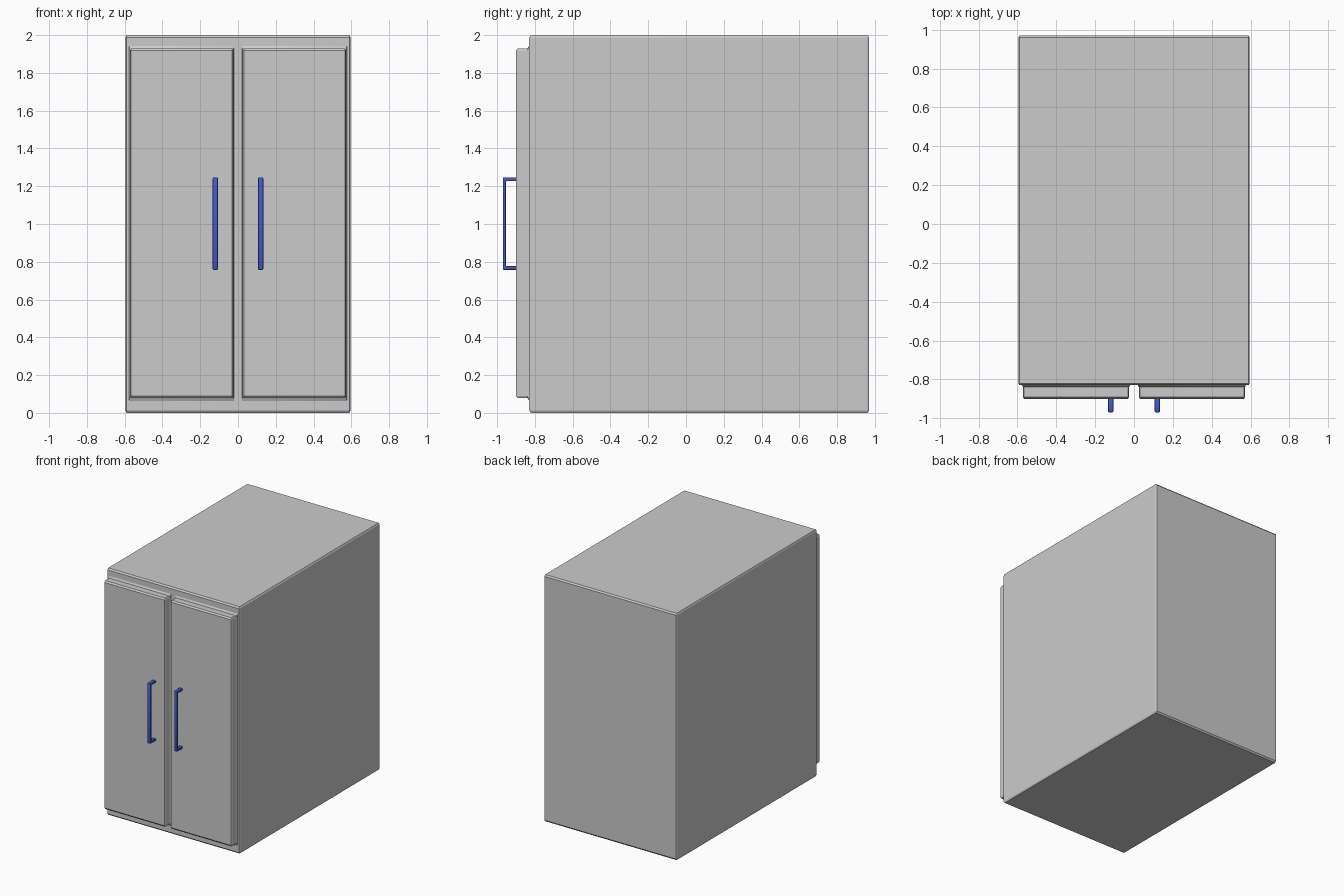
import bpy, bmesh
from mathutils import Vector

if "Cube" in bpy.data.objects:
    bpy.data.objects.remove(bpy.data.objects["Cube"])

FRONT, BACK, DOOR = -0.83, 0.97, -0.90


def finish(name, bm, width, segments, scale=(1, 1, 1), mat=None):
    """Make an object from bm (given in final size) and bevel it in scaled space."""
    for v in bm.verts:
        v.co = Vector(c / s for c, s in zip(v.co, scale))
    bmesh.ops.recalc_face_normals(bm, faces=bm.faces)
    me = bpy.data.meshes.new(name)
    bm.to_mesh(me)
    bm.free()
    ob = bpy.data.objects.new(name, me)
    bpy.context.collection.objects.link(ob)
    ob.scale = scale
    if mat:
        me.materials.append(mat)
    b = ob.modifiers.new("bevel", 'BEVEL')
    b.width, b.segments = width, segments
    b.limit_method = 'ANGLE'
    bpy.ops.object.select_all(action='DESELECT')
    bpy.context.view_layer.objects.active = ob
    ob.select_set(True)
    bpy.ops.object.modifier_apply(modifier="bevel")
    bpy.ops.object.shade_smooth_by_angle()
    return ob


# Cabinet: box split down the middle, each front half inset and pulled out as a door
bm = bmesh.new()
bmesh.ops.create_cube(bm, size=1)
for v in bm.verts:
    v.co = (v.co.x * 1.19, FRONT if v.co.y < 0 else BACK, v.co.z * 2 + 1)
bmesh.ops.bisect_plane(bm, geom=bm.verts[:] + bm.edges[:] + bm.faces[:],
                       plane_co=(0, 0, 0), plane_no=(1, 0, 0))
bm.normal_update()
fronts = [f for f in bm.faces if f.normal.y < -0.9]
bmesh.ops.inset_individual(bm, faces=fronts, thickness=0.05)
for f in fronts:
    for v in f.verts:
        side = 1 if v.co.x > 0 else -1
        v.co = (side * (0.572 if abs(v.co.x) > 0.3 else 0.025), FRONT,
                1.93 if v.co.z > 1 else 0.078)
out = bmesh.ops.extrude_discrete_faces(bm, faces=fronts)
for f in out["faces"]:
    for v in f.verts:
        v.co.y = DOOR
finish("cabinet_with_doors", bm, 0.012, 1, (0.5, 0.8, 1.0))

# Handles: bracket profile seen from the side, extruded across x
blue = bpy.data.materials.new("handle_blue")
blue.diffuse_color = (0.06, 0.1, 0.6, 1)
blue.use_nodes = True
blue.node_tree.nodes["Principled BSDF"].inputs["Base Color"].default_value = blue.diffuse_color
top, bottom, t = 1.247, 0.757, 0.02
profile = [(-0.895, top), (-0.97, top), (-0.97, bottom), (-0.895, bottom),
           (-0.895, bottom + t), (-0.954, bottom + t),
           (-0.954, top - t), (-0.895, top - t)]
for name, x in (("left_handle", -0.12), ("right_handle", 0.12)):
    bm = bmesh.new()
    face = bm.faces.new([bm.verts.new((x - 0.014, y, z)) for y, z in profile])
    ext = bmesh.ops.extrude_face_region(bm, geom=[face])
    bmesh.ops.translate(bm, vec=(0.028, 0, 0),
                        verts=[g for g in ext["geom"] if isinstance(g, bmesh.types.BMVert)])
    finish(name, bm, 0.006, 2, mat=blue)
